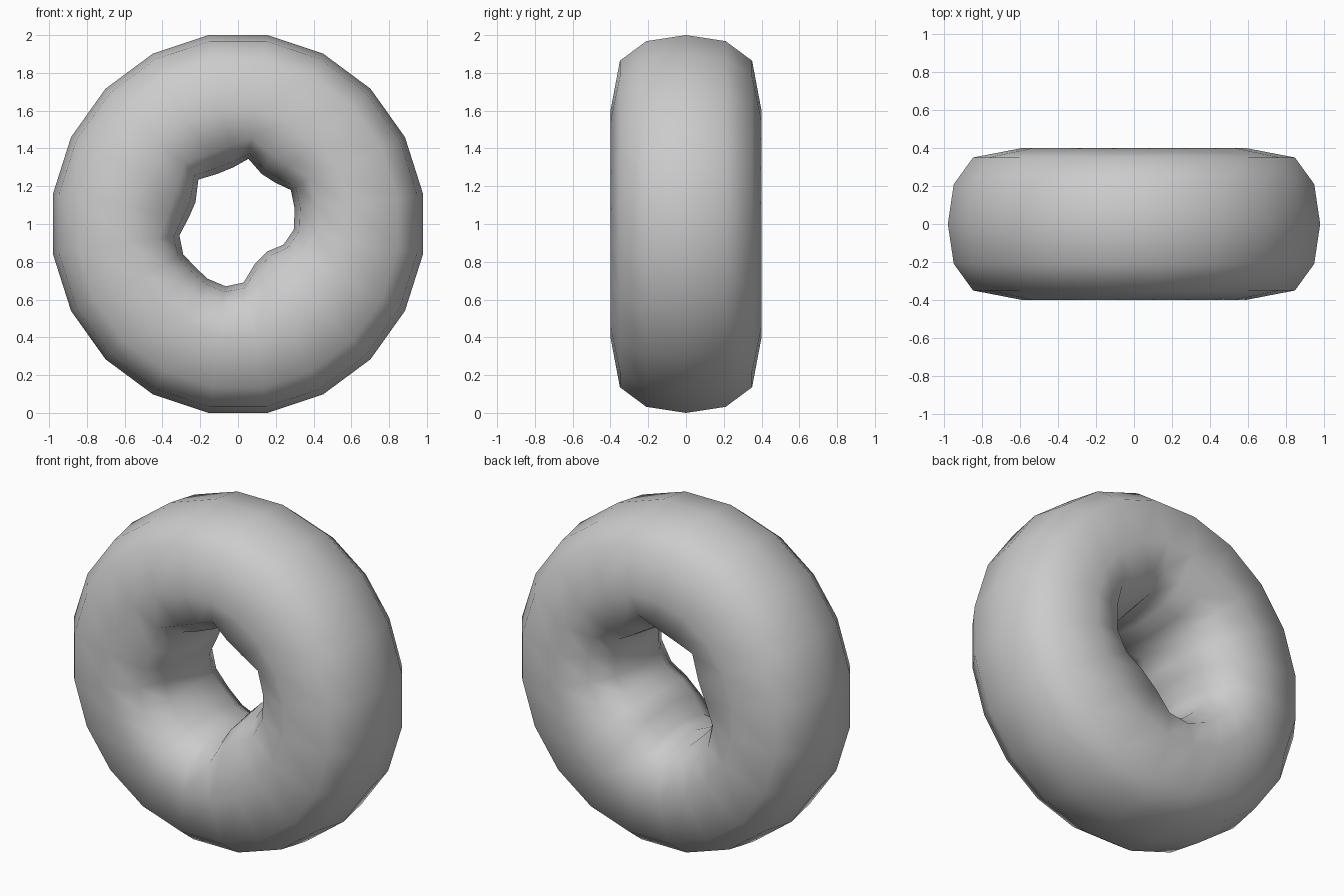
import bpy, bmesh, math

if "Cube" in bpy.data.objects:
    bpy.data.objects.remove(bpy.data.objects["Cube"])

SEGMENTS = 20
# outer half of the tube section: (radius, depth)
OUTER = [(0.607, -0.40), (0.875, -0.35), (0.98, -0.21), (1.0125, 0.0),
         (0.98, 0.21), (0.875, 0.35), (0.607, 0.40)]
# inner half of the section: (outward offset from the hole edge, depth)
INNER = [(0.115, 0.35), (0.03, 0.21), (0.0, 0.0), (0.03, -0.21), (0.115, -0.35)]
# uneven hole edge (x, z about the centre), clockwise from the top
HOLE = [(.055, .345), (.125, .265), (.195, .22), (.28, .18), (.30, .08),
        (.295, -.03), (.24, -.11), (.155, -.145), (.09, -.21), (.03, -.31),
        (-.065, -.33), (-.16, -.29), (-.225, -.23), (-.29, -.16), (-.31, -.06),
        (-.26, .035), (-.225, .115), (-.21, .235), (-.11, .265), (-.025, .30)]

bm = bmesh.new()
rings = []
for i, (hx, hz) in enumerate(HOLE):
    a = math.radians(81 - i * 360 / SEGMENTS)
    ring = [bm.verts.new((0.98 * r * math.cos(a), y, 1 + r * math.sin(a))) for r, y in OUTER]
    length = math.hypot(hx, hz)
    for off, y in INNER:
        k = 1 + off / length
        ring.append(bm.verts.new((hx * k, y, 1 + hz * k)))
    rings.append(ring)

# skin between neighbouring sections
n = len(rings[0])
for i in range(SEGMENTS):
    a, b = rings[i], rings[(i + 1) % SEGMENTS]
    for j in range(n):
        k = (j + 1) % n
        bm.faces.new((a[j], a[k], b[k], b[j])).smooth = True
bmesh.ops.recalc_face_normals(bm, faces=bm.faces)

mesh = bpy.data.meshes.new("ring_body")
bm.to_mesh(mesh)
bm.free()
ring_body = bpy.data.objects.new("ring_body", mesh)
bpy.context.collection.objects.link(ring_body)

grey = bpy.data.materials.new("plain_grey")
grey.diffuse_color = (0.6, 0.6, 0.6, 1)
grey.use_nodes = True
grey.node_tree.nodes["Principled BSDF"].inputs["Base Color"].default_value = grey.diffuse_color
mesh.materials.append(grey)
